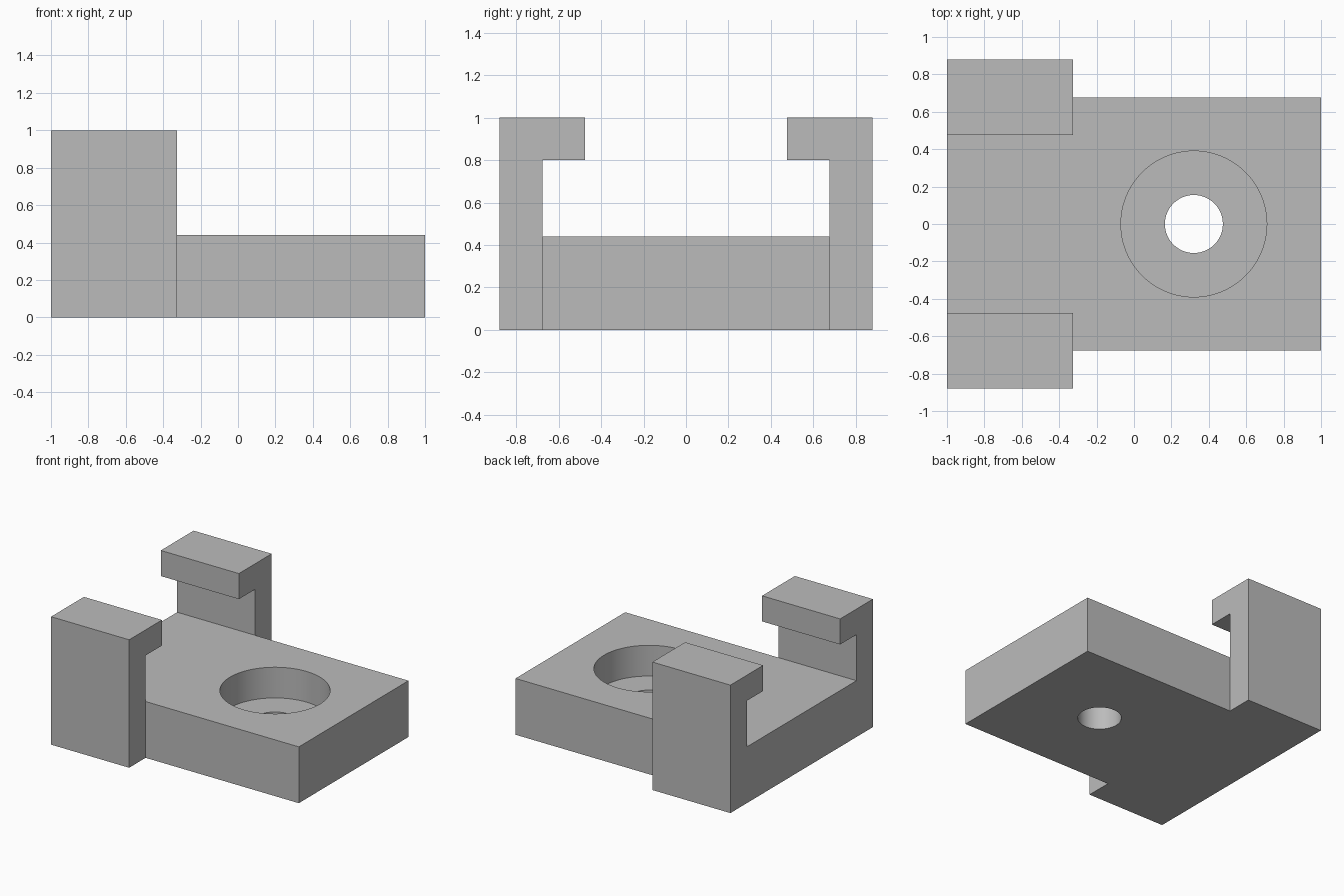
import bpy
import bmesh
from math import radians

cube = bpy.data.objects.get("Cube")
if cube:
    bpy.data.objects.remove(cube, do_unlink=True)

# Main dimensions
STEP_X = -0.325
BASE_Y, ARM_Y, LIP_Y = 0.677, 0.88, 0.475
BASE_Z, LIP_Z, TOP_Z = 0.44, 0.8, 1.0
BORE_X, BORE_FLOOR = 0.32, 0.2

grey = bpy.data.materials.new("plain grey")
grey.use_nodes = True
colour = (0.50, 0.50, 0.50, 1)
grey.diffuse_color = colour
grey.node_tree.nodes["Principled BSDF"].inputs["Base Color"].default_value = colour


def finish(bm, name):
    bmesh.ops.recalc_face_normals(bm, faces=bm.faces)
    mesh = bpy.data.meshes.new(name)
    bm.to_mesh(mesh)
    bm.free()
    mesh.materials.append(grey)
    obj = bpy.data.objects.new(name, mesh)
    bpy.context.collection.objects.link(obj)
    return obj


def extrude_x(name, profile, x0, x1):
    """Extrude a closed (y, z) outline along x."""
    bm = bmesh.new()
    face = bm.faces.new([bm.verts.new((x0, y, z)) for y, z in profile])
    made = bmesh.ops.extrude_face_region(bm, geom=[face])["geom"]
    verts = [v for v in made if isinstance(v, bmesh.types.BMVert)]
    bmesh.ops.translate(bm, verts=verts, vec=(x1 - x0, 0, 0))
    return finish(bm, name)


def cylinder(name, radius, z0, z1):
    bm = bmesh.new()
    bmesh.ops.create_cone(bm, cap_ends=True, segments=96, radius1=radius,
                          radius2=radius, depth=z1 - z0)
    bmesh.ops.translate(bm, verts=bm.verts, vec=(BORE_X, 0, (z0 + z1) / 2))
    return finish(bm, name)


def combine(target, other, operation):
    """Apply a boolean, then remove the helper object."""
    mod = target.modifiers.new(operation.lower(), "BOOLEAN")
    mod.operation = operation
    mod.solver = "EXACT"
    mod.object = other
    other.hide_render = True
    bpy.context.view_layer.objects.active = target
    bpy.ops.object.modifier_apply(modifier=mod.name)
    bpy.data.objects.remove(other, do_unlink=True)


# Clamp end: floor with two hooked arms, one outline mirrored across y
half = [(ARM_Y, 0), (ARM_Y, TOP_Z), (LIP_Y, TOP_Z), (LIP_Y, LIP_Z),
        (BASE_Y, LIP_Z), (BASE_Y, BASE_Z)]
outline = half + [(-y, z) for y, z in reversed(half)]
bracket = extrude_x("clamp_bracket", outline, -1, STEP_X)

# Flat plate running out from the clamp end
plate = extrude_x("base_plate", [(-BASE_Y, 0), (BASE_Y, 0), (BASE_Y, BASE_Z),
                                 (-BASE_Y, BASE_Z)], STEP_X - 0.2, 1)
combine(bracket, plate, "UNION")

# Counterbored screw hole
combine(bracket, cylinder("counterbore_cutter", 0.39, BORE_FLOOR, TOP_Z), "DIFFERENCE")
combine(bracket, cylinder("through_hole_cutter", 0.155, -0.5, TOP_Z), "DIFFERENCE")

# Smooth bore walls, crisp edges elsewhere
bpy.ops.object.select_all(action="DESELECT")
bracket.select_set(True)
bpy.context.view_layer.objects.active = bracket
bpy.ops.object.shade_smooth_by_angle(angle=radians(30))
